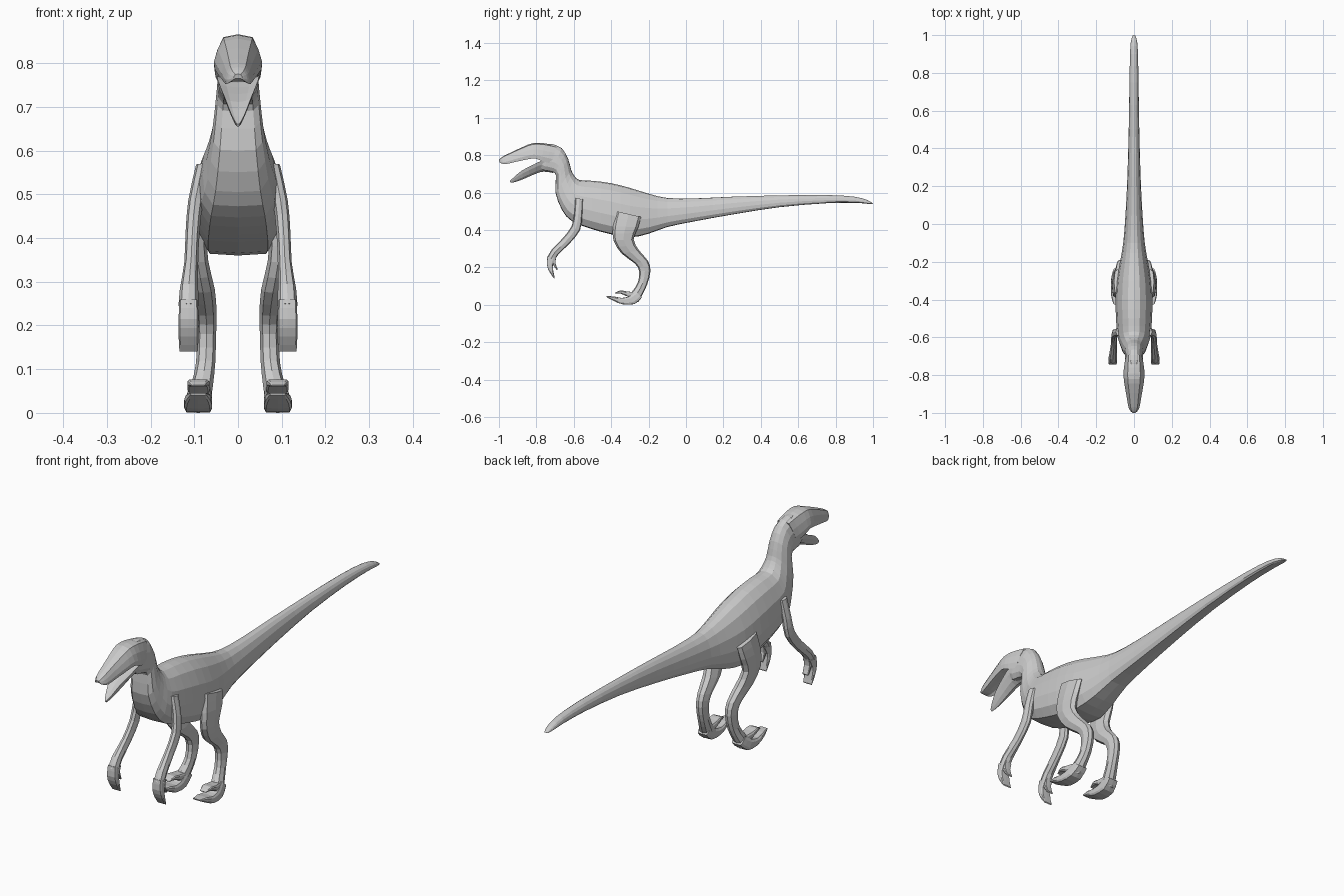
import bpy, bmesh
from mathutils import Vector

grey = bpy.data.materials.new("grey skin")
grey.diffuse_color = (0.6, 0.6, 0.6, 1)

# Half cross-sections as (width fraction, height fraction), bottom to top
TORSO = [(0, -1), (.7, -.97), (.95, -.68), (1, -.25), (.9, .28), (.64, .72), (.32, .95), (0, 1)]
LIMB = [(0, -1), (.7, -.8), (1, 0), (.7, .8), (0, 1)]
BOXY = [(0, -1), (.85, -.95), (1, -.5), (1, .5), (.85, .95), (0, 1)]
UPPER = [(0, -.7), (.6, -.75), (.95, -1), (1, -.5), (.85, .2), (.6, .85), (0, 1)]
LOWER = [(0, -1), (.5, -.55), (.85, .3), (1, 1), (.6, .8), (0, .7)]


def smooth(stations):
    """Insert one Catmull-Rom station between each neighbouring pair."""
    out = []
    for i in range(len(stations) - 1):
        a, b = stations[i], stations[i + 1]
        p = stations[max(i - 1, 0)]
        n = stations[min(i + 2, len(stations) - 1)]
        out += [a, tuple((9 * (u + v) - w - x) / 16 for u, v, w, x in zip(a, b, p, n))]
    return out + [stations[-1]]


def loft(name, profile, stations, side=0):
    """Stations: top y, z, bottom y, z, half width, centre x."""
    loop = profile + [(-x, t) for x, t in profile[-2:0:-1]]
    bm = bmesh.new()
    rings = []
    for ty, tz, by, bz, w, cx in smooth(stations):
        top, bot = Vector((0, ty, tz)), Vector((0, by, bz))
        mid, half = (top + bot) / 2, (top - bot) / 2
        rings.append([bm.verts.new(mid + half * t + Vector((x * w + cx * side, 0, 0)))
                      for x, t in loop])
    n = len(loop)
    for r, s in zip(rings, rings[1:]):
        for i in range(n):
            j = (i + 1) % n
            bm.faces.new((r[i], r[j], s[j], s[i]))
    bm.faces.new(rings[0])
    bm.faces.new(rings[-1][::-1])
    bmesh.ops.recalc_face_normals(bm, faces=bm.faces)
    mesh = bpy.data.meshes.new(name)
    bm.to_mesh(mesh)
    bm.free()
    mesh.materials.append(grey)
    bpy.context.collection.objects.link(bpy.data.objects.new(name, mesh))


# Tail, torso and neck in one skin
loft("body", TORSO, [
    (1.0, .542, .995, .538, .008, 0), (.97, .56, .96, .541, .017, 0),
    (.9, .578, .9, .545, .021, 0), (.75, .587, .75, .543, .024, 0),
    (.5, .585, .5, .522, .028, 0), (.25, .578, .25, .483, .035, 0),
    (.05, .569, .05, .447, .045, 0), (-.1, .571, -.1, .416, .057, 0),
    (-.2, .594, -.2, .38, .074, 0), (-.3, .625, -.3, .36, .092, 0),
    (-.4, .65, -.4, .377, .098, 0), (-.5, .663, -.51, .407, .095, 0),
    (-.57, .667, -.61, .447, .088, 0), (-.597, .69, -.662, .505, .073, 0),
    (-.613, .72, -.698, .6, .059, 0), (-.63, .78, -.695, .69, .05, 0),
    (-.665, .838, -.715, .71, .047, 0), (-.72, .86, -.76, .718, .046, 0),
    (-.75, .859, -.775, .73, .044, 0)])

# Open jaws
loft("upper_jaw", UPPER, [
    (-.69, .85, -.72, .755, .046, 0), (-.76, .864, -.77, .768, .054, 0),
    (-.82, .864, -.81, .783, .055, 0), (-.87, .845, -.87, .773, .047, 0),
    (-.92, .822, -.92, .762, .038, 0), (-.97, .798, -.965, .752, .03, 0),
    (-.99, .785, -.985, .755, .022, 0), (-1.0, .775, -.997, .763, .01, 0)])
loft("lower_jaw", LOWER, [
    (-.7, .775, -.71, .705, .044, 0), (-.77, .77, -.76, .712, .048, 0),
    (-.81, .752, -.8, .702, .043, 0), (-.877, .718, -.87, .672, .029, 0),
    (-.92, .682, -.915, .656, .015, 0), (-.942, .662, -.938, .653, .004, 0)])

for side, label in ((-1, "left"), (1, "right")):
    # Arm with a long finger and a short thumb
    loft(label + "_arm", LIMB, [
        (-.592, .57, -.55, .565, .016, .08), (-.597, .49, -.555, .48, .017, .097),
        (-.612, .42, -.566, .4, .016, .104), (-.66, .355, -.62, .33, .016, .107),
        (-.718, .295, -.68, .272, .021, .112), (-.743, .25, -.7, .24, .023, .113)], side)
    loft(label + "_finger", BOXY, [
        (-.74, .26, -.695, .25, .021, .113), (-.744, .215, -.712, .215, .023, .113),
        (-.73, .175, -.71, .185, .023, .113), (-.705, .14, -.702, .144, .021, .113)], side)
    loft(label + "_thumb", BOXY, [
        (-.725, .255, -.692, .26, .015, .113), (-.715, .22, -.698, .225, .016, .113),
        (-.69, .185, -.686, .19, .014, .113)], side)
    # Leg from hip to ankle
    loft(label + "_leg", LIMB, [
        (-.372, .5, -.24, .47, .018, .088), (-.39, .42, -.255, .415, .022, .094),
        (-.388, .345, -.28, .35, .024, .092), (-.345, .275, -.25, .29, .027, .08),
        (-.275, .222, -.203, .235, .024, .073), (-.25, .18, -.19, .18, .022, .072),
        (-.257, .12, -.207, .11, .022, .074), (-.285, .075, -.232, .055, .025, .082),
        (-.31, .045, -.255, .014, .028, .09)], side)
    # Foot and raised claw
    loft(label + "_foot", BOXY, [
        (-.27, .07, -.235, .04, .025, .085), (-.305, .045, -.275, .004, .03, .09),
        (-.345, .037, -.34, .003, .032, .091), (-.385, .045, -.385, .02, .029, .091),
        (-.425, .046, -.423, .04, .018, .091)], side)
    loft(label + "_claw", BOXY, [
        (-.28, .068, -.275, .04, .022, .087), (-.32, .072, -.315, .045, .025, .09),
        (-.35, .077, -.35, .06, .024, .091), (-.38, .064, -.377, .06, .014, .091)], side)
